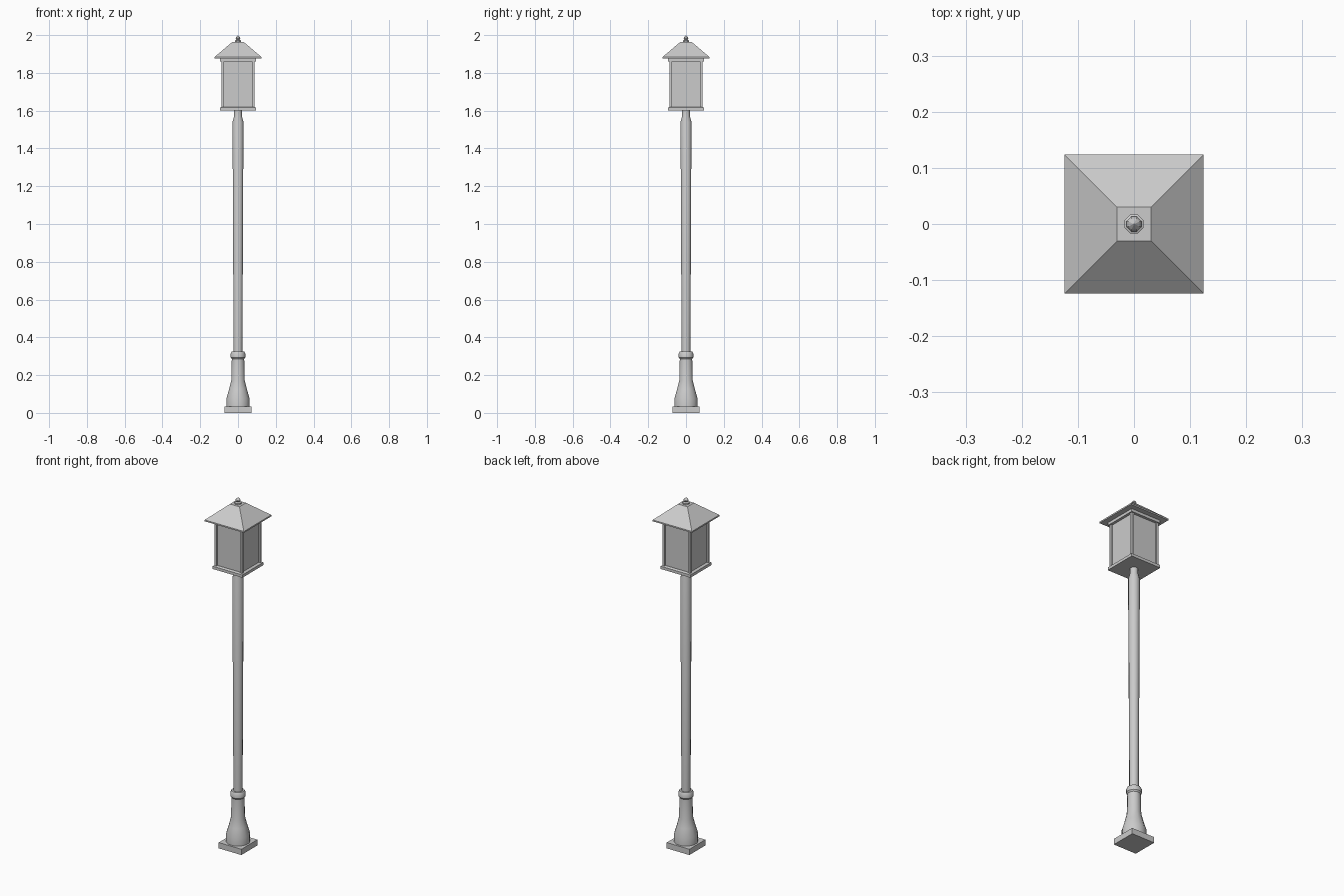
import bpy
import bmesh
from math import cos, sin, pi, sqrt, radians

old = bpy.data.objects.get("Cube")
if old:
    bpy.data.objects.remove(old, do_unlink=True)

GREY = (0.6, 0.6, 0.6, 1)
metal = bpy.data.materials.new("light_grey")
metal.use_nodes = True
metal.diffuse_color = GREY
metal.node_tree.nodes["Principled BSDF"].inputs["Base Color"].default_value = GREY


def stack(name, profile, sides, centre=(0, 0), smooth=False):
    """Closed solid made of regular rings, given as (radius, height) pairs."""
    bm = bmesh.new()
    rings = []
    for r, z in profile:
        angles = [2 * pi * (i + 0.5) / sides for i in range(sides)]
        rings.append([bm.verts.new((centre[0] + r * cos(a), centre[1] + r * sin(a), z))
                      for a in angles])
    for low, high in zip(rings, rings[1:]):
        for i in range(sides):
            j = (i + 1) % sides
            bm.faces.new((low[i], low[j], high[j], high[i]))
    bm.faces.new(rings[0][::-1])
    bm.faces.new(rings[-1])
    bmesh.ops.remove_doubles(bm, verts=bm.verts, dist=1e-5)
    bmesh.ops.recalc_face_normals(bm, faces=bm.faces)
    mesh = bpy.data.meshes.new(name)
    bm.to_mesh(mesh)
    bm.free()
    mesh.materials.append(metal)
    obj = bpy.data.objects.new(name, mesh)
    bpy.context.collection.objects.link(obj)
    if smooth:
        bpy.ops.object.select_all(action="DESELECT")
        obj.select_set(True)
        bpy.context.view_layer.objects.active = obj
        bpy.ops.object.shade_smooth_by_angle(angle=radians(35))
    return obj


def square(name, profile, centre=(0, 0)):
    """Square solid, given as (half width, height) pairs."""
    return stack(name, [(h * sqrt(2), z) for h, z in profile], 4, centre)


# Foot and pole
square("foot_plate", [(0.072, 0), (0.072, 0.033)])
stack("pole_base", [(0.063, 0.033), (0.063, 0.078), (0.049, 0.125), (0.037, 0.172),
                    (0.034, 0.288)], 12, smooth=True)
stack("collar", [(0.034, 0.286), (0.04, 0.294), (0.04, 0.314), (0.034, 0.325)],
      12, smooth=True)
stack("pole", [(0.024, 0.32), (0.03, 1.54), (0.021, 1.573), (0.021, 1.605)],
      12, smooth=True)

# Lantern: tray, panes, corner posts, top rim
square("lantern_tray", [(0.094, 1.6), (0.094, 1.616), (0.088, 1.62)])
square("lantern_panes", [(0.079, 1.618), (0.079, 1.862)])
for x, side in ((-1, "right"), (1, "left")):
    for y, end in ((-1, "front"), (1, "back")):
        square(f"{end}_{side}_post", [(0.007, 1.618), (0.007, 1.862)],
               (x * 0.081, y * 0.081))
square("lantern_rim", [(0.094, 1.86), (0.094, 1.877)])

# Roof and finial
square("roof", [(0.124, 1.876), (0.124, 1.884), (0.03, 1.964)])
stack("finial", [(0.018, 1.962), (0.018, 1.971), (0.009, 1.975), (0.014, 1.983),
                 (0.011, 1.989), (0, 2.0)], 8)
